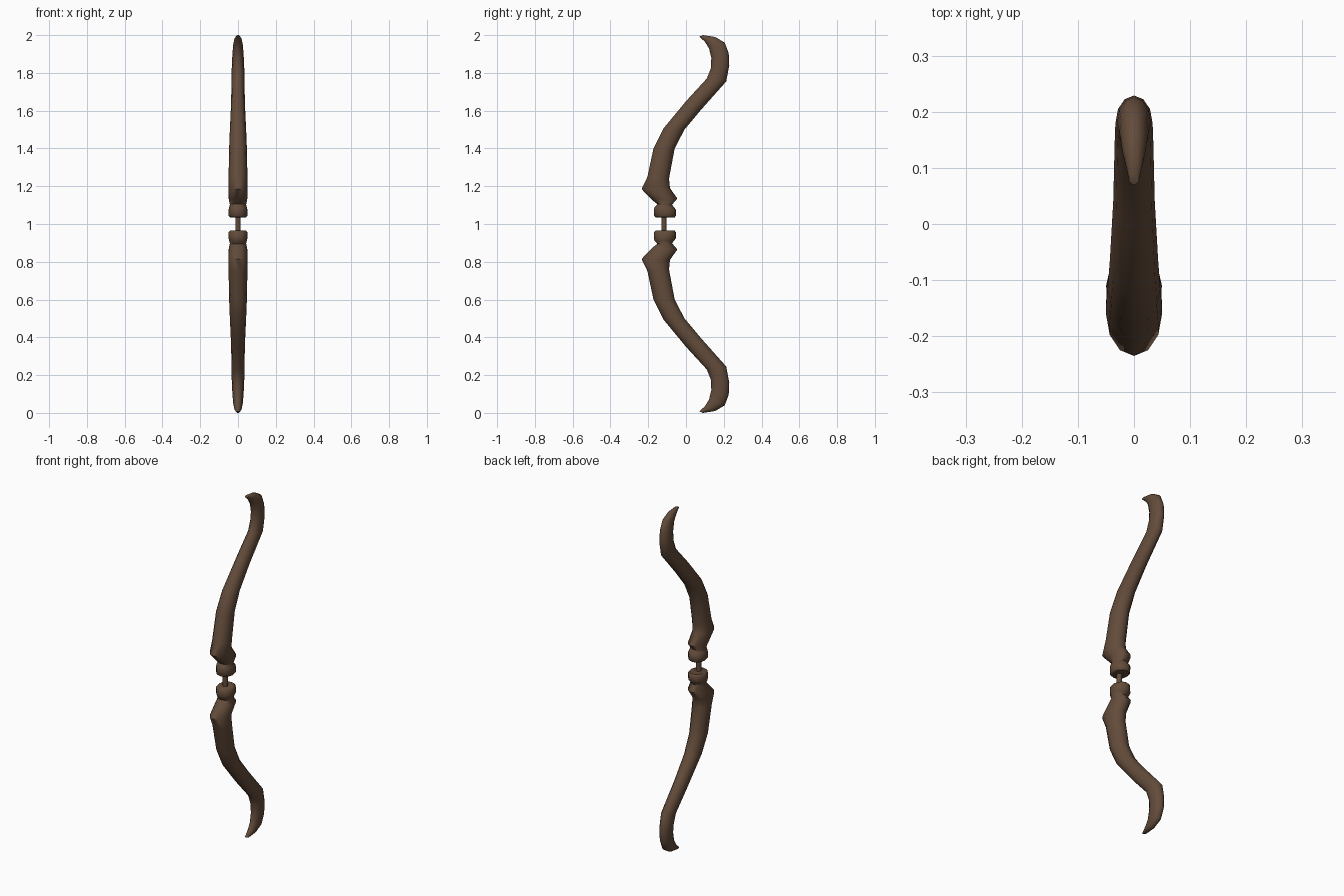
import bpy, bmesh, math
from mathutils import Vector

if "Cube" in bpy.data.objects:
    bpy.data.objects.remove(bpy.data.objects["Cube"])

wood = bpy.data.materials.new("brown wood")
wood.diffuse_color = (0.125, 0.072, 0.043, 1)
wood.use_nodes = True
wood.node_tree.nodes["Principled BSDF"].inputs["Base Color"].default_value = wood.diffuse_color
SIDES = 12

# limb sections from the grip to the tip: front y,z / back y,z / half width
LIMB = [
    (-0.160, 1.035, -0.060, 1.035, 0.042),
    (-0.169, 1.044, -0.053, 1.044, 0.050),
    (-0.170, 1.075, -0.052, 1.075, 0.050),
    (-0.165, 1.090, -0.065, 1.090, 0.046),
    (-0.152, 1.105, -0.074, 1.102, 0.043),
    (-0.180, 1.128, -0.046, 1.135, 0.049),
    (-0.235, 1.185, -0.085, 1.190, 0.050),
    (-0.204, 1.250, -0.090, 1.240, 0.050),
    (-0.172, 1.400, -0.060, 1.400, 0.047),
    (-0.120, 1.505, -0.008, 1.500, 0.043),
    (0.000, 1.650, 0.080, 1.605, 0.037),
    (0.110, 1.770, 0.213, 1.755, 0.034),
    (0.132, 1.825, 0.229, 1.840, 0.033),
    (0.134, 1.880, 0.226, 1.905, 0.030),
    (0.122, 1.930, 0.205, 1.960, 0.026),
    (0.100, 1.965, 0.155, 1.990, 0.020),
    (0.070, 1.992, 0.090, 2.000, 0.009),
]


def make_object(name, sections, flip=False):
    """Loft rounded sections into a capped tube; flip mirrors it about z = 1."""
    bm = bmesh.new()
    rings = []
    for yf, zf, yb, zb, w in sections:
        front, back = Vector((0, yf, zf)), Vector((0, yb, zb))
        mid, half = (front + back) / 2, (back - front) / 2
        ring = []
        for i in range(SIDES):
            a = 2 * math.pi * i / SIDES
            p = mid + half * math.sin(a)
            p.x = w * math.cos(a)
            if flip:
                p.z = 2 - p.z
            ring.append(bm.verts.new(p))
        rings.append(ring)
    for a, b in zip(rings, rings[1:]):
        for i in range(SIDES):
            j = (i + 1) % SIDES
            bm.faces.new((a[i], a[j], b[j], b[i]))
    bm.faces.new(rings[0])
    bm.faces.new(rings[-1])
    bmesh.ops.recalc_face_normals(bm, faces=bm.faces)
    mesh = bpy.data.meshes.new(name)
    bm.to_mesh(mesh)
    bm.free()
    mesh.materials.append(wood)
    ob = bpy.data.objects.new(name, mesh)
    bpy.context.collection.objects.link(ob)
    bpy.ops.object.select_all(action='DESELECT')
    ob.select_set(True)
    bpy.context.view_layer.objects.active = ob
    bpy.ops.object.shade_smooth_by_angle(angle=math.radians(50))
    return ob


# two mirrored limbs
make_object("upper_limb", LIMB)
make_object("lower_limb", LIMB, flip=True)
# thin rod joining them
make_object("grip_rod", [(-0.131, z, -0.103, z, 0.014) for z in (0.95, 1.05)])
